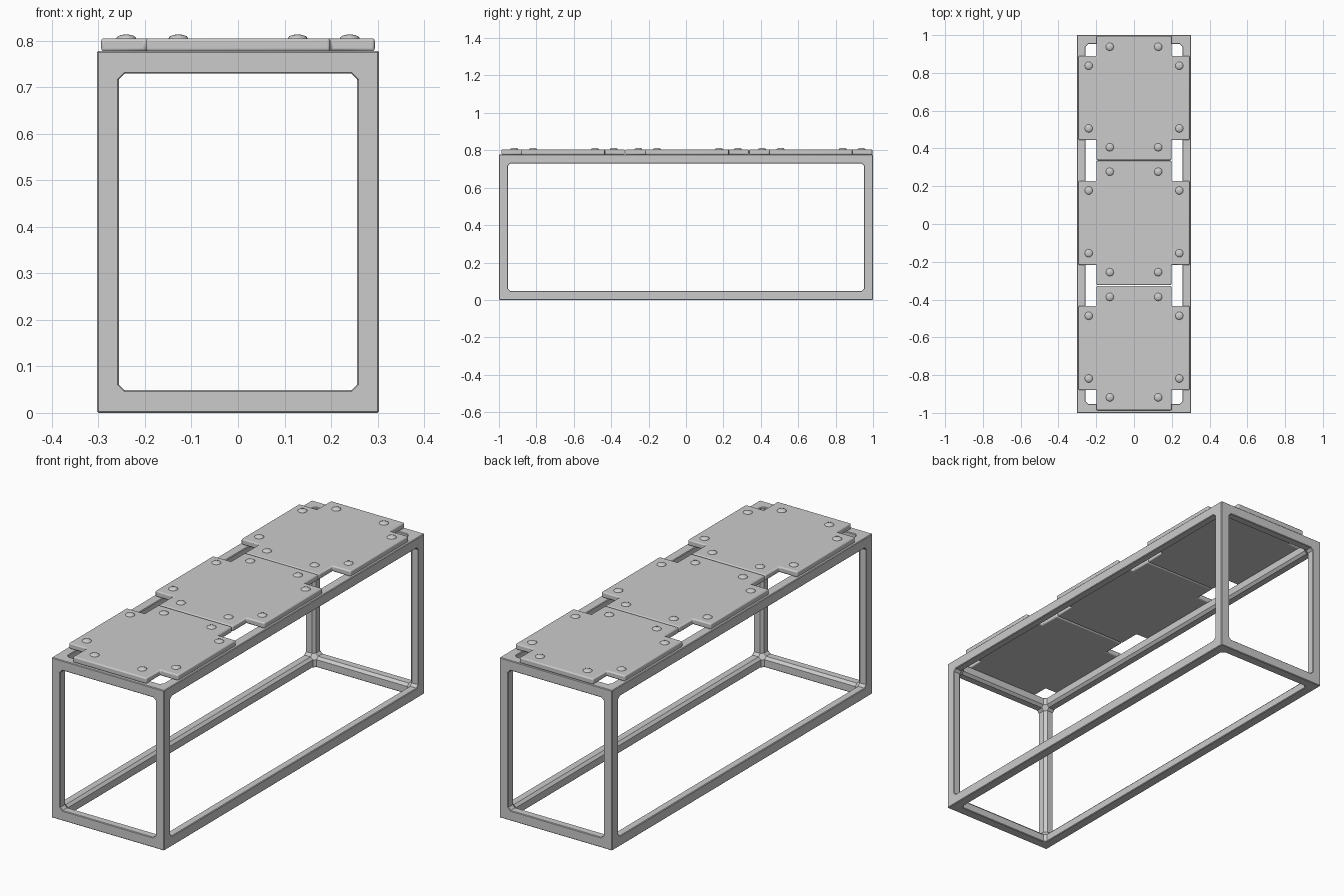
import bpy, bmesh, math
from mathutils import Vector

if "Cube" in bpy.data.objects:
    bpy.data.objects.remove(bpy.data.objects["Cube"])

grey = bpy.data.materials.new("plain grey")
grey.diffuse_color = (0.6, 0.6, 0.6, 1)
grey.use_nodes = True
grey.node_tree.nodes["Principled BSDF"].inputs["Base Color"].default_value = grey.diffuse_color


def finish(bm, name):
    bmesh.ops.recalc_face_normals(bm, faces=bm.faces)
    mesh = bpy.data.meshes.new(name)
    bm.to_mesh(mesh)
    bm.free()
    mesh.materials.append(grey)
    obj = bpy.data.objects.new(name, mesh)
    bpy.context.collection.objects.link(obj)
    return obj


def bevel(obj, width, segments):
    mod = obj.modifiers.new("rounded edge", 'BEVEL')
    mod.width = width
    mod.segments = segments
    mod.limit_method = 'ANGLE'


def smooth(obj, degrees):
    bpy.ops.object.select_all(action='DESELECT')
    obj.select_set(True)
    bpy.context.view_layer.objects.active = obj
    bpy.ops.object.shade_smooth_by_angle(angle=math.radians(degrees))


# Frame: twelve chamfered bars joined by faceted corner blocks
TOP = 0.778
OUT = Vector((0.303, 1.0, TOP / 2))
INN = Vector((0.256, 0.952, TOP / 2 - 0.049))
EDGE, CHAMFER = 0.003, 0.012


def section(axis, signs, pos):
    """Bar cross-section at pos along axis; the inner edge has the wide chamfer."""
    u, v = [i for i in range(3) if i != axis]
    a, b, c, d = INN[u], OUT[u], INN[v], OUT[v]
    e, k = EDGE, CHAMFER
    outline = [(a + k, c), (b - e, c), (b, c + e), (b, d - e),
               (b - e, d), (a + e, d), (a, d - e), (a, c + k)]
    points = []
    for p, q in outline:
        co = Vector()
        co[axis] = pos
        co[u] = p * signs[u]
        co[v] = q * signs[v]
        co.z += TOP / 2
        points.append(co)
    return points


bm = bmesh.new()
for axis in range(3):
    u, v = [i for i in range(3) if i != axis]
    for su in (-1, 1):
        for sv in (-1, 1):
            signs = [1, 1, 1]
            signs[u], signs[v] = su, sv
            end = INN[axis] - CHAMFER
            r0 = [bm.verts.new(p) for p in section(axis, signs, -end)]
            r1 = [bm.verts.new(p) for p in section(axis, signs, end)]
            for i in range(8):
                j = (i + 1) % 8
                bm.faces.new((r0[i], r0[j], r1[j], r1[i]))
            bm.faces.new(r0)
            bm.faces.new(r1)
finish(bm, "frame_bars")

bm = bmesh.new()
for sx in (-1, 1):
    for sy in (-1, 1):
        for sz in (-1, 1):
            signs = (sx, sy, sz)
            pts = []
            for axis in range(3):
                pts += section(axis, signs, signs[axis] * (INN[axis] - CHAMFER))
                # outer corner edges carry on to the end of the bar
                pts += [p for p in section(axis, signs, signs[axis] * (OUT[axis] - EDGE))[2:5]]
            verts = [bm.verts.new(p) for p in pts]
            res = bmesh.ops.convex_hull(bm, input=verts)
            loose = [g for g in res["geom_interior"] + res["geom_unused"]
                     if isinstance(g, bmesh.types.BMVert)]
            bmesh.ops.delete(bm, geom=list(set(loose)), context='VERTS')
finish(bm, "frame_corners")


# Top plates: cross-shaped panels with softly rounded edges
def plate(name, cy):
    xn, xw, yn, yw = 0.198, 0.294, 0.3295, 0.2225
    quarter = [(xw, yw), (xn, yw), (xn, yn)]
    outline = quarter + [(-x, y) for x, y in reversed(quarter)]
    outline += [(-x, -y) for x, y in outline]
    bm = bmesh.new()
    face = bm.faces.new([bm.verts.new((x, y + cy, TOP - 0.001)) for x, y in outline])
    res = bmesh.ops.extrude_face_region(bm, geom=[face])
    up = [g for g in res["geom"] if isinstance(g, bmesh.types.BMVert)]
    bmesh.ops.translate(bm, verts=up, vec=(0, 0, 0.028))
    obj = finish(bm, name)
    bevel(obj, 0.006, 3)
    smooth(obj, 35)


# Rivets: shallow domes near the plate corners
def rivets(name, cy):
    bm = bmesh.new()
    spots = [(sx * x, cy + sy * y) for x, y in ((0.128, 0.266), (0.24, 0.166))
             for sx in (-1, 1) for sy in (-1, 1)]
    n = 20
    for x, y in spots:
        rings = []
        for r, z in ((0.021, 0.802), (0.021, 0.806), (0.018, 0.8095), (0.010, 0.8125)):
            rings.append([bm.verts.new((x + r * math.cos(2 * math.pi * i / n),
                                        y + r * math.sin(2 * math.pi * i / n), z))
                          for i in range(n)])
        for a, b in zip(rings, rings[1:]):
            for i in range(n):
                j = (i + 1) % n
                bm.faces.new((a[i], a[j], b[j], b[i]))
        tip = bm.verts.new((x, y, 0.8135))
        for i in range(n):
            bm.faces.new((rings[-1][i], rings[-1][(i + 1) % n], tip))
        bm.faces.new(rings[0][::-1])
    smooth(finish(bm, name), 50)


for label, cy in (("back", 0.667), ("middle", 0.006), ("front", -0.657)):
    plate(label + "_plate", cy)
    rivets(label + "_rivets", cy + 0.005)
